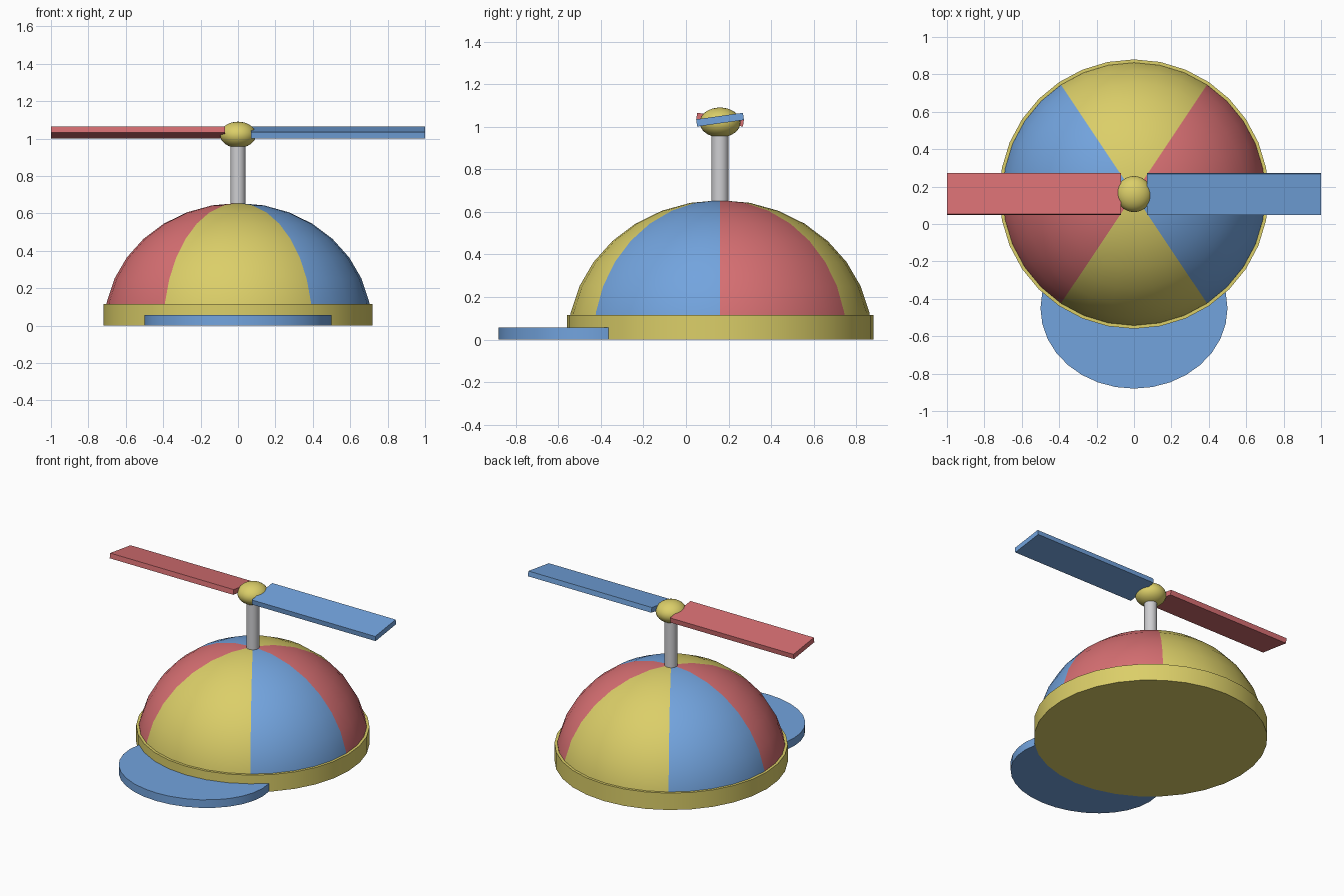
import bpy, bmesh, math
from mathutils import Matrix, Vector

if "Cube" in bpy.data.objects:
    bpy.data.objects.remove(bpy.data.objects["Cube"])

CY = 0.16  # y of the cap's axis


def mat(name, rgb):
    m = bpy.data.materials.new(name)
    m.diffuse_color = (*rgb, 1)
    m.use_nodes = True
    m.node_tree.nodes["Principled BSDF"].inputs["Base Color"].default_value = m.diffuse_color
    return m


yellow = mat("yellow", (0.71, 0.62, 0.14))
blue = mat("blue", (0.17, 0.37, 0.73))
red = mat("red", (0.68, 0.16, 0.17))
grey = mat("light grey", (0.62, 0.62, 0.64))


def finish(bm, name, mats, loc, smooth=True):
    me = bpy.data.meshes.new(name)
    bm.to_mesh(me)
    bm.free()
    for m in mats:
        me.materials.append(m)
    ob = bpy.data.objects.new(name, me)
    ob.location = loc
    bpy.context.collection.objects.link(ob)
    if smooth:
        bpy.ops.object.select_all(action='DESELECT')
        ob.select_set(True)
        bpy.context.view_layer.objects.active = ob
        bpy.ops.object.shade_smooth_by_angle(angle=math.radians(40))
    return ob


def disc(name, m, rx, ry, z0, z1, y):
    bm = bmesh.new()
    bmesh.ops.create_cone(bm, cap_ends=True, segments=32, radius1=1, radius2=1, depth=1)
    bmesh.ops.scale(bm, vec=(rx, ry, z1 - z0), verts=bm.verts)
    return finish(bm, name, [m], (0, y, (z0 + z1) / 2))


def ellipsoid(r, rz, segments=32, rings=16):
    bm = bmesh.new()
    bmesh.ops.create_uvsphere(bm, u_segments=segments, v_segments=rings, radius=1)
    bmesh.ops.scale(bm, vec=(r, r, rz), verts=bm.verts)
    return bm


# Dome: upper half of an ellipsoid, six panels coloured by direction
bm = ellipsoid(0.715, 0.655)
bmesh.ops.delete(bm, geom=[v for v in bm.verts if v.co.z < -0.001], context='VERTS')
for f in bm.faces:
    c = f.calc_center_median()
    a = math.degrees(math.atan2(abs(c.y), abs(c.x)))
    if a > 56.25:
        f.material_index = 0
    else:
        f.material_index = 1 if c.x * c.y < 0 else 2
finish(bm, "dome", [yellow, blue, red], (0, CY, 0))

# Band and brim
disc("band", yellow, 0.72, 0.72, 0, 0.115, CY)
disc("brim", blue, 0.5, 0.43, 0.001, 0.056, -0.45)

# Propeller post and hub
disc("post", grey, 0.04, 0.04, 0.6, 1.0, CY)
finish(ellipsoid(0.096, 0.07), "hub", [yellow], (0, CY, 1.02))

# Two pitched blades, the second turned half way round
for name, m, turn in (("right_blade", blue, 0), ("left_blade", red, math.pi)):
    bm = bmesh.new()
    bmesh.ops.create_cube(bm, size=1)
    bmesh.ops.scale(bm, vec=(0.93, 0.222, 0.034), verts=bm.verts)
    bmesh.ops.rotate(bm, matrix=Matrix.Rotation(math.radians(8), 3, 'X'), verts=bm.verts)
    bmesh.ops.translate(bm, vec=Vector((0.535, 0, 0)), verts=bm.verts)
    bmesh.ops.rotate(bm, matrix=Matrix.Rotation(turn, 3, 'Z'), verts=bm.verts)
    finish(bm, name, [m], (0, CY, 1.033), smooth=False)
